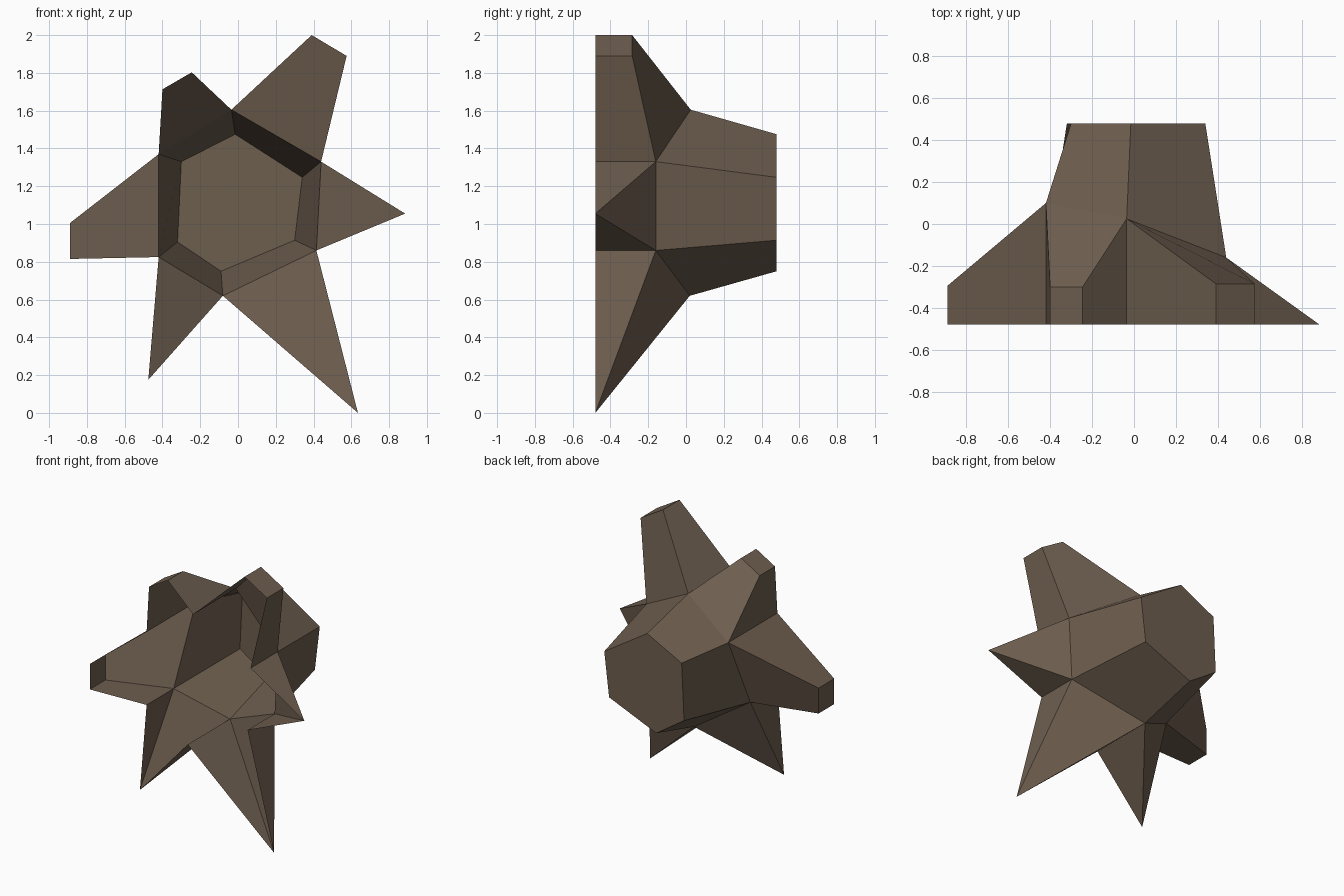
import bpy, bmesh

if "Cube" in bpy.data.objects:
    bpy.data.objects.remove(bpy.data.objects["Cube"])

FRONT, BACK = -0.48, 0.48

# Hexagonal rim of the core (x, y, z), clockwise seen from the front
rim = [(-0.035, 0.025, 1.605), (0.44, -0.16, 1.33), (0.415, -0.16, 0.86),
       (-0.08, 0.02, 0.62), (-0.42, -0.16, 0.825), (-0.42, 0.10, 1.37)]
# Smaller hexagon closing the back (x, z)
cap = [(-0.015, 1.475), (0.34, 1.247), (0.30, 0.914),
       (-0.09, 0.75), (-0.32, 0.905), (-0.30, 1.33)]
# Outer end of the spike on each rim edge: one point = sharp, two = blunt
tips = [[(0.39, -0.285, 2.0), (0.575, -0.285, 1.89)],
        [(0.885, FRONT, 1.055)],
        [(0.635, FRONT, 0.0)],
        [(-0.475, FRONT, 0.175)],
        [(-0.89, -0.295, 0.815), (-0.89, -0.295, 1.005)],
        [(-0.40, -0.30, 1.713), (-0.245, -0.30, 1.803)]]

bm = bmesh.new()


def face(points):
    bm.faces.new([bm.verts.new(p) for p in points])


# Core: tapered hexagonal cup with closed back and open front
back = [(x, BACK, z) for x, z in cap]
face(back)
for i in range(6):
    j = (i + 1) % 6
    face([rim[i], rim[j], back[j], back[i]])

# Spikes: sloped roof plus straight walls down to the open front plane
for i in range(6):
    outline = [rim[i], *tips[i], rim[(i + 1) % 6]]
    face(outline)
    for a, b in zip(outline, outline[1:]):
        wall = [a, b, (b[0], FRONT, b[2]), (a[0], FRONT, a[2])]
        face(list(dict.fromkeys(wall)))

bmesh.ops.remove_doubles(bm, verts=bm.verts[:], dist=0.0005)
bmesh.ops.recalc_face_normals(bm, faces=bm.faces[:])
# Make sure the back cap looks outwards
bm.faces.ensure_lookup_table()
cap_face = max(bm.faces, key=lambda f: f.calc_center_median().y)
if cap_face.normal.y < 0:
    bmesh.ops.reverse_faces(bm, faces=bm.faces[:])

mesh = bpy.data.meshes.new("spiked_shell")
bm.to_mesh(mesh)
bm.free()
shell = bpy.data.objects.new("spiked_shell", mesh)
bpy.context.collection.objects.link(shell)

brown = bpy.data.materials.new("dull_brown")
brown.diffuse_color = (0.155, 0.112, 0.078, 1)
brown.use_nodes = True
brown.node_tree.nodes["Principled BSDF"].inputs["Base Color"].default_value = brown.diffuse_color
mesh.materials.append(brown)
